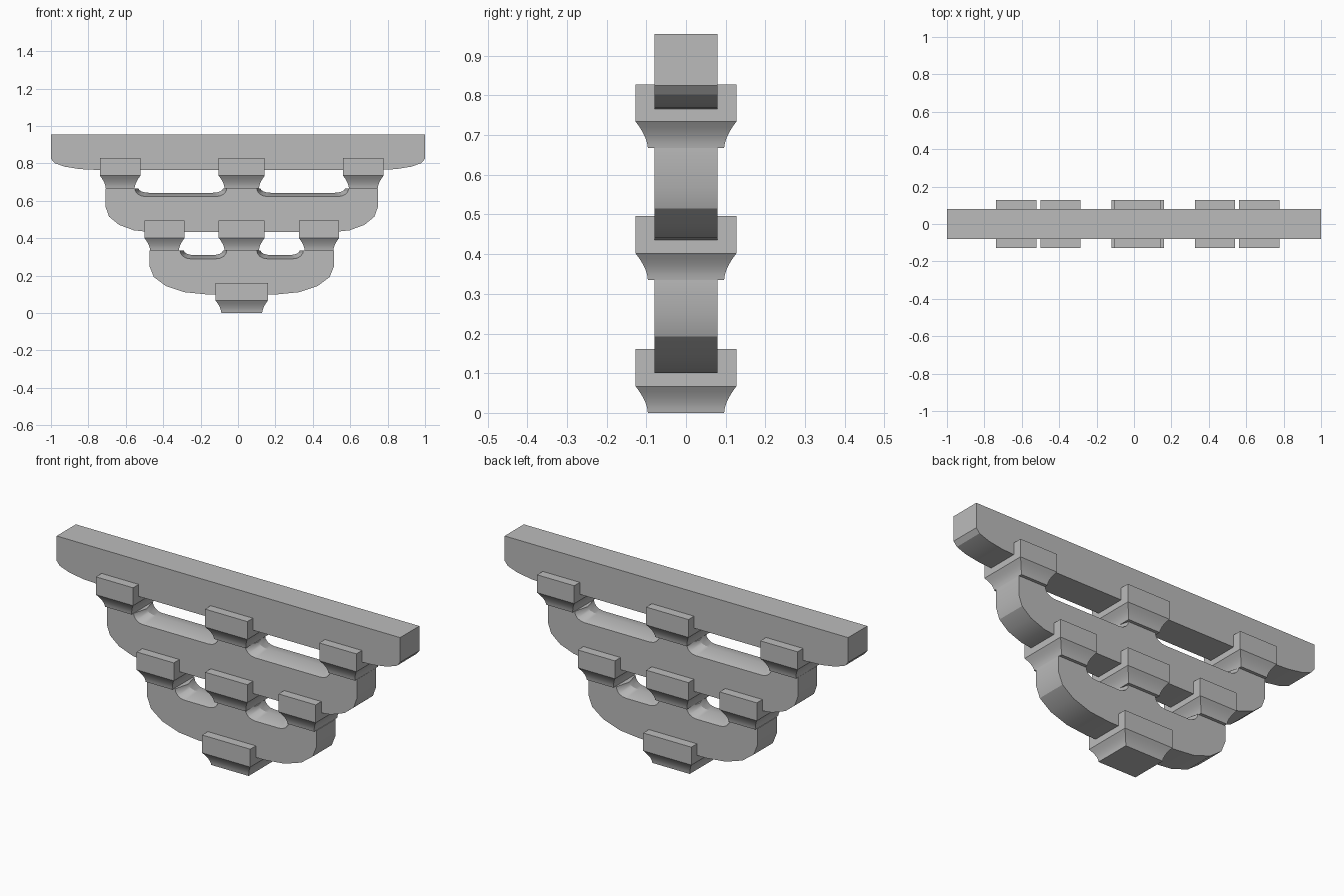
import bpy, bmesh
from math import sin, cos, pi

cube = bpy.data.objects.get("Cube")
if cube:
    bpy.data.objects.remove(cube, do_unlink=True)

# One plain grey for everything
grey = bpy.data.materials.new("stone_grey")
grey.use_nodes = True
colour = (0.5, 0.5, 0.5, 1)
grey.diffuse_color = colour
grey.node_tree.nodes["Principled BSDF"].inputs["Base Color"].default_value = colour

CENTRE = 0.02      # the stack sits slightly off the beam's middle
DEPTH = 0.08       # half depth of arms and beam
STEPS = 4


def loft(name, sections):
    """Skin a list of equal-length closed sections and cap both ends."""
    bm = bmesh.new()
    rings = [[bm.verts.new(p) for p in s] for s in sections]
    for a, b in zip(rings, rings[1:]):
        for i in range(len(a)):
            j = (i + 1) % len(a)
            bm.faces.new((a[i], a[j], b[j], b[i]))
    bm.faces.new(rings[0])
    bm.faces.new(rings[-1])
    bmesh.ops.recalc_face_normals(bm, faces=bm.faces)
    mesh = bpy.data.meshes.new(name)
    bm.to_mesh(mesh)
    bm.free()
    mesh.materials.append(grey)
    obj = bpy.data.objects.new(name, mesh)
    bpy.context.collection.objects.link(obj)
    bpy.ops.object.select_all(action='DESELECT')
    obj.select_set(True)
    bpy.context.view_layer.objects.active = obj
    bpy.ops.object.shade_smooth_by_angle()
    return obj


def quarter(cx, cz, rx, rz, start):
    """Quarter ellipse sweeping anticlockwise from the start angle."""
    return [(cx + rx * cos(start + i * pi / 2 / STEPS),
             cz + rz * sin(start + i * pi / 2 / STEPS)) for i in range(STEPS + 1)]


def mirrored(half):
    return half + [(-x, z) for x, z in reversed(half)]


def arm_half(half, bottom, top, rx, rz, notch=None, inset=0):
    """Right half of an arm outline, from its underside up to the top middle."""
    pts = quarter(half - rx, bottom + rz, rx, rz, -pi / 2)
    pts.append((half, top))
    if notch:
        inner, outer, floor = notch
        inner, outer, floor = inner + inset, outer - inset, floor + inset
        r, h = 0.055, top - floor
        pts += quarter(outer - r, top, r, h, 0)[:1]
        pts += quarter(outer - r, top, r, -h, 0)[1:]
        pts += quarter(inner + r, top, r, -h, pi / 2)
    return pts


def arm(name, cx, *shape, notch=None):
    """Arm with rounded lower ends; notch floors rise to a ridge at mid depth."""
    sections = []
    for y, inset in ((-DEPTH, 0), (0, 0.02), (DEPTH, 0)):
        outline = mirrored(arm_half(*shape, notch=notch, inset=inset))
        sections.append([(cx + x, y, z) for x, z in outline])
    return loft(name, sections)


def block(name, cx, base, half_x, half_y=0.127):
    """Bearing block: square cap above a concave neck."""
    neck, height, flare = 0.067, 0.161, 0.031
    levels = [(neck * i / 5, flare * (1 - (i / 5) ** 1.7)) for i in range(6)]
    levels.append((height, 0))
    loft(name, [[(cx + sx * (half_x - d), sy * (half_y - d), base + z)
                 for sx, sy in ((-1, -1), (1, -1), (1, 1), (-1, 1))]
                for z, d in levels])


# Beam and the two arms
arm("top_beam", 0, 1.0, 0.765, 0.955, 0.25, 0.06)
arm("upper_arm", CENTRE, 0.728, 0.432, 0.667, 0.245, 0.135,
    notch=(0.08, 0.572, 0.623))
arm("lower_arm", CENTRE, 0.493, 0.1, 0.335, 0.3, 0.15,
    notch=(0.08, 0.33, 0.29))

# Bearing blocks
block("base_block", CENTRE, 0, 0.14)
for tier, base, offset in (("lower", 0.335, 0.413), ("upper", 0.667, 0.65)):
    block(tier + "_middle_block", CENTRE, base, 0.123)
    for side, sign in (("right", -1), ("left", 1)):
        block(f"{tier}_{side}_block", CENTRE + sign * offset, base, 0.108)
